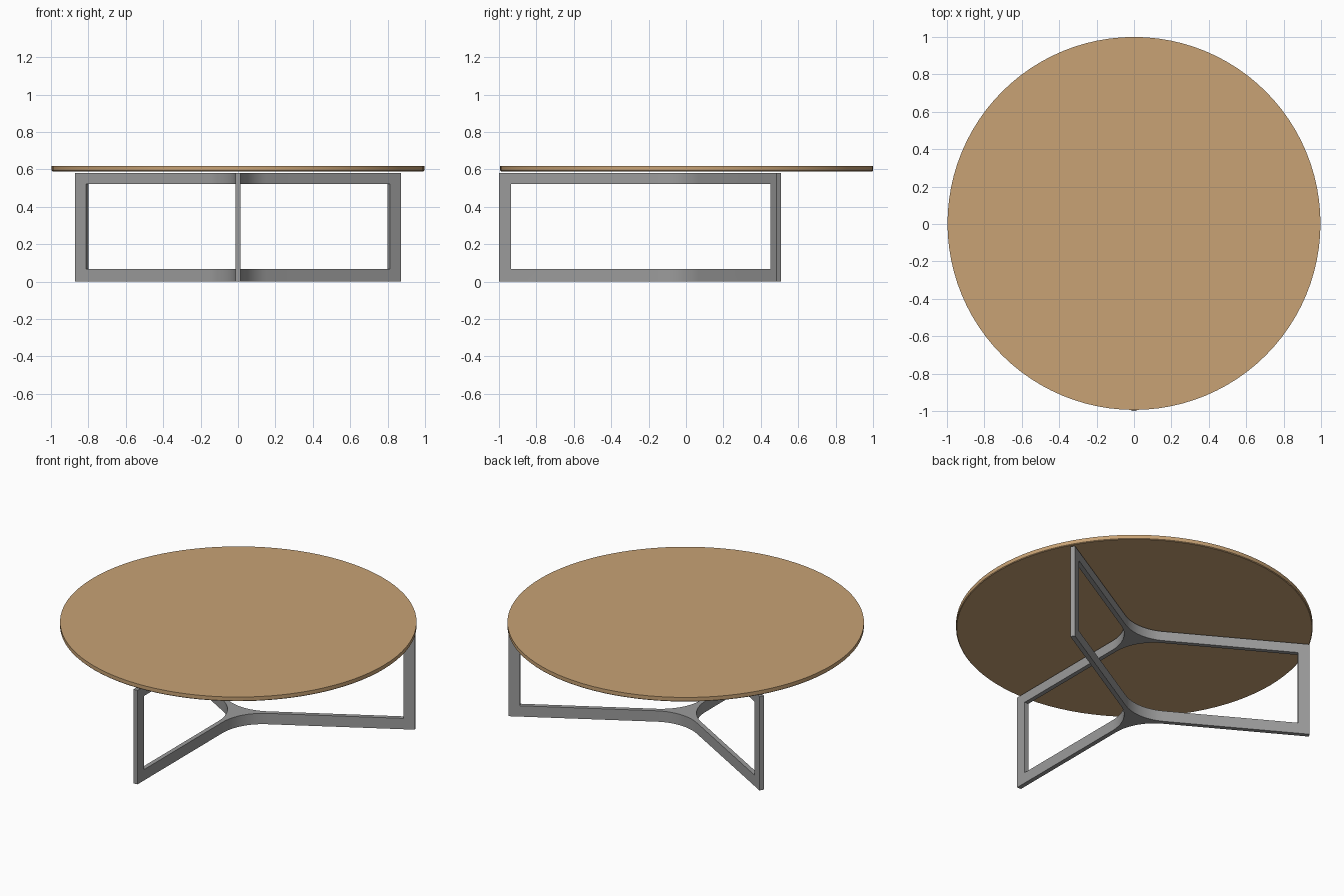
import bpy, bmesh, math
from mathutils import Vector

if "Cube" in bpy.data.objects:
    bpy.data.objects.remove(bpy.data.objects["Cube"])


def material(name, rgb):
    m = bpy.data.materials.new(name)
    m.diffuse_color = (*rgb, 1)
    m.use_nodes = True
    m.node_tree.nodes["Principled BSDF"].inputs["Base Color"].default_value = m.diffuse_color
    return m


wood = material("light_wood", (0.58, 0.365, 0.178))
metal = material("grey_metal", (0.33, 0.33, 0.33))


def prism(name, outline, z0, z1, mat, bevel=0.0):
    """Extrude a closed 2D outline between two heights."""
    bm = bmesh.new()
    face = bm.faces.new([bm.verts.new((x, y, z0)) for x, y in outline])
    ext = bmesh.ops.extrude_face_region(bm, geom=[face])
    for g in ext["geom"]:
        if isinstance(g, bmesh.types.BMVert):
            g.co.z = z1
    bmesh.ops.recalc_face_normals(bm, faces=bm.faces)
    if bevel:
        rim = [e for e in bm.edges if all(abs(v.co.z - z0) < 1e-5 for v in e.verts)]
        bmesh.ops.bevel(bm, geom=rim, offset=bevel, segments=1, affect='EDGES')
    me = bpy.data.meshes.new(name)
    bm.to_mesh(me)
    bm.free()
    me.materials.append(mat)
    ob = bpy.data.objects.new(name, me)
    bpy.context.collection.objects.link(ob)
    return ob


def smooth(ob):
    bpy.ops.object.select_all(action='DESELECT')
    ob.select_set(True)
    bpy.context.view_layer.objects.active = ob
    bpy.ops.object.shade_smooth_by_angle(angle=math.radians(30))


# Round table top
N = 96
top = prism("table_top",
            [(0.997 * math.cos(2 * math.pi * i / N), 0.003 + 0.997 * math.sin(2 * math.pi * i / N))
             for i in range(N)], 0.59, 0.617, wood, bevel=0.004)
smooth(top)

# Three-armed frame outline with filleted inner corners
R, H, FILLET, CY = 0.997, 0.0135, 0.277, -0.003
ARMS = [math.radians(a) for a in (-90, 30, 150)]
outline = []
for a in ARMS:
    d = Vector((math.cos(a), math.sin(a)))
    n = Vector((-d.y, d.x))
    outline += [d * R - n * H, d * R + n * H]
    mid = a + math.radians(60)
    c = Vector((math.cos(mid), math.sin(mid))) * ((H + FILLET) / math.sin(math.radians(60)))
    for i in range(17):
        t = a - math.pi / 2 - math.radians(60) * (i / 16 - 0)
        # arc runs from the first arm's side round to the next arm's side
        t = mid + math.pi - math.radians(30) + math.radians(60) * (1 - i / 16)
        outline.append(c + FILLET * Vector((math.cos(t), math.sin(t))))
outline = [(p.x, p.y + CY) for p in outline]
frame = prism("leg_frame", outline, 0.0, 0.58, metal)

# Triangular cutter opens the space between bars and end posts
tri = [(1.864 * math.cos(a + math.pi), 1.864 * math.sin(a + math.pi) + CY) for a in ARMS]
cutter = prism("opening_cutter", tri, 0.067, 0.521, metal)
cutter.hide_render = True
mod = frame.modifiers.new("openings", 'BOOLEAN')
mod.operation = 'DIFFERENCE'
mod.solver = 'EXACT'
mod.object = cutter
bpy.context.view_layer.objects.active = frame
bpy.ops.object.modifier_apply(modifier=mod.name)
bpy.data.objects.remove(cutter)
smooth(frame)
